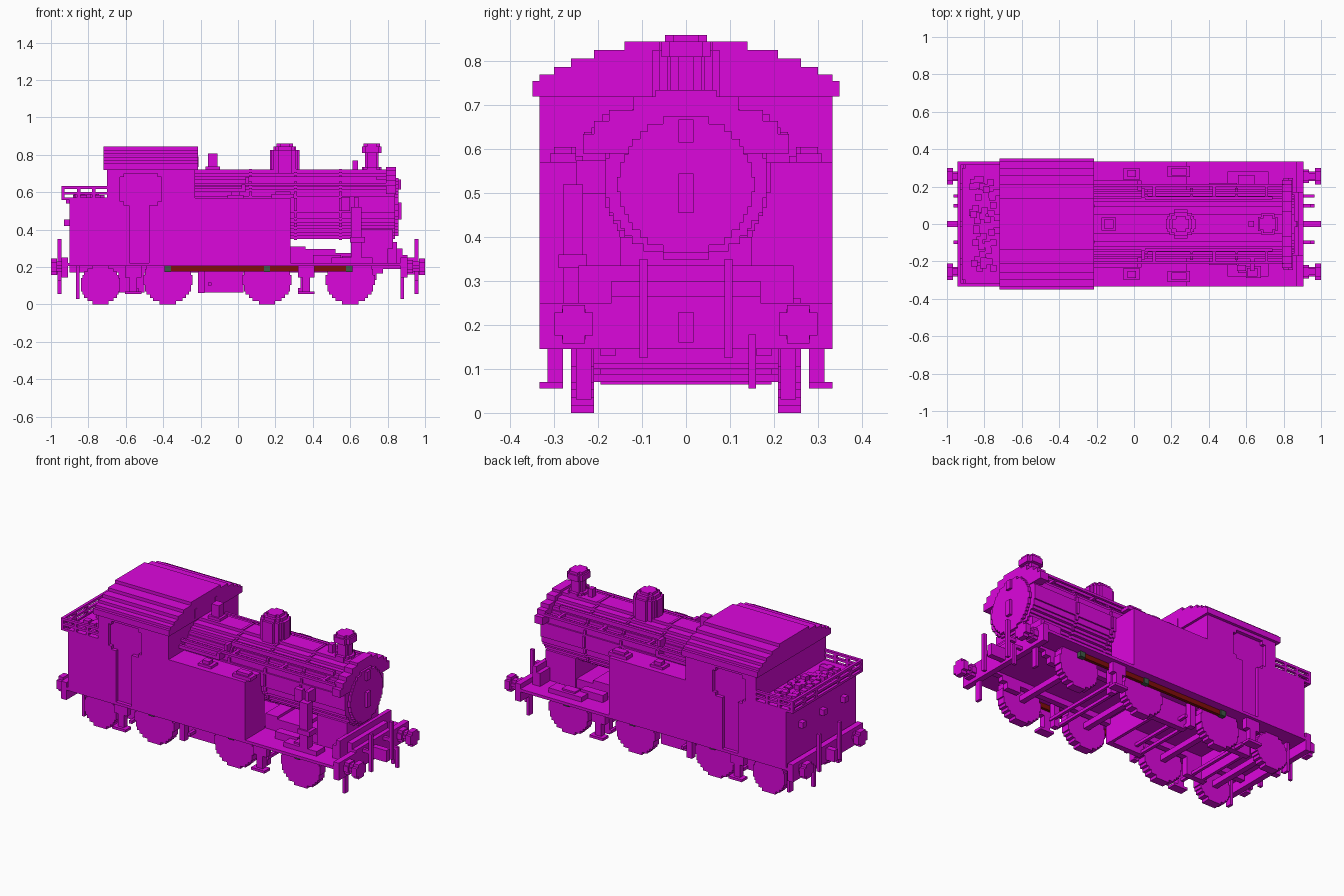
import bpy, bmesh, math, random

cube = bpy.data.objects.get("Cube")
if cube:
    bpy.data.objects.remove(cube, do_unlink=True)

V = 0.0175  # block size of the stepped shapes


def material(name, rgb):
    m = bpy.data.materials.new(name)
    m.diffuse_color = (*rgb, 1)
    m.use_nodes = True
    bsdf = next(n for n in m.node_tree.nodes if n.type == 'BSDF_PRINCIPLED')
    bsdf.inputs["Base Color"].default_value = (*rgb, 1)
    return m


MAGENTA = material("magenta paint", (0.72, 0.002, 0.72))
RED = material("dark red rod", (0.22, 0.004, 0.003))
GREEN = material("grey green pin", (0.05, 0.1, 0.065))


def finish(name, bm, mat):
    bmesh.ops.recalc_face_normals(bm, faces=bm.faces)
    me = bpy.data.meshes.new(name)
    bm.to_mesh(me)
    bm.free()
    me.materials.append(mat)
    ob = bpy.data.objects.new(name, me)
    bpy.context.collection.objects.link(ob)
    return ob


def boxes(name, specs, mat=MAGENTA, mirror=False):
    """Boxes as (x0, x1, y0, y1, z0, z1), optionally repeated on the other side."""
    bm = bmesh.new()
    specs = list(specs)
    if mirror:
        specs += [(a, b, -d, -c, e, f) for a, b, c, d, e, f in specs]
    for a, b, c, d, e, f in specs:
        g = bmesh.ops.create_cube(bm, size=1)
        for v in g["verts"]:
            v.co = ((a + b) / 2 + v.co.x * (b - a), (c + d) / 2 + v.co.y * (d - c),
                    (e + f) / 2 + v.co.z * (f - e))
    return finish(name, bm, mat)


def prisms(name, pts, axis, spans, mat=MAGENTA):
    """Extrude a 2D outline along x (y,z), y (x,z) or z (x,y) over each span."""
    place = {'x': lambda p, t: (t, p[0], p[1]), 'y': lambda p, t: (p[0], t, p[1]),
             'z': lambda p, t: (p[0], p[1], t)}[axis]
    bm = bmesh.new()
    for a, b in spans:
        lo = [bm.verts.new(place(p, a)) for p in pts]
        hi = [bm.verts.new(place(p, b)) for p in pts]
        bm.faces.new(lo)
        bm.faces.new(hi)
        n = len(pts)
        for i in range(n):
            bm.faces.new((lo[i], lo[(i + 1) % n], hi[(i + 1) % n], hi[i]))
    return finish(name, bm, mat)


def stepped(steps, cu=0, cv=0):
    """Symmetric stepped outline from rows of (half width, bottom, top)."""
    right = []
    for w, a, b in steps:
        right += [(w, a), (w, b)]
    return [(cu + u, cv + v) for u, v in right] + [(cu - u, cv + v) for u, v in reversed(right)]


def disc(cu, cv, r):
    """Blocky circle outline."""
    n = round(2 * r / V)
    rows = []
    for i in range(n):
        a = -r + 2 * r * i / n
        m = a + r / n
        w = max(1, round(math.sqrt(r * r - m * m) / V * 2)) * V / 2
        if rows and abs(rows[-1][0] - w) < 1e-6:
            rows[-1] = (w, rows[-1][1], a + 2 * r / n)
        else:
            rows.append((w, a, a + 2 * r / n))
    return stepped(rows, cu, cv)


def both(a, b):
    return [(a, b), (-b, -a)]


# Footplate, buffer beams and frames
boxes("footplate", [(-0.945, 0.905, -0.333, 0.333, 0.205, 0.222)])
boxes("buffer_beams", [(0.87, 0.905, -0.333, 0.333, 0.145, 0.25),
                       (-0.945, -0.91, -0.333, 0.333, 0.145, 0.25)])
frame = [(-0.9, 0.205), (-0.9, 0.17), (-0.64, 0.17), (-0.64, 0.065), (-0.5, 0.065), (-0.5, 0.17),
         (-0.2, 0.17), (-0.2, 0.065), (0.03, 0.065), (0.03, 0.17), (0.65, 0.17), (0.65, 0.13),
         (0.74, 0.13), (0.74, 0.165), (0.775, 0.165), (0.775, 0.19), (0.87, 0.19), (0.87, 0.205)]
prisms("frame_plates", frame, 'y', both(0.16, 0.195))
boxes("frame_stretchers", [(x, x + 0.018, -0.16, 0.16, 0.065, 0.205) for x in (-0.62, 0.01)])
boxes("brake_beams", [(x, x + 0.018, -0.25, 0.25, z, z + 0.018)
                      for x, z in ((-0.55, 0.07), (-0.2, 0.07), (-0.16, 0.1), (0.32, 0.07), (0.36, 0.1))])
boxes("brake_hangers", [(x, x + 0.035, 0.215, 0.25, 0.06, 0.205)
                        for x in (-0.215, 0.335)], mirror=True)

# Wheels, axles and coupling rods
for name, x, r in (("trailing_wheels", -0.735, 0.105), ("rear_driving_wheels", -0.375, 0.13),
                   ("middle_driving_wheels", 0.155, 0.13), ("front_driving_wheels", 0.6, 0.13)):
    prisms(name, disc(x, r, r), 'y', both(0.21, 0.262))
    boxes(name + "_axle", [(x - 0.017, x + 0.017, -0.21, 0.21, r - 0.017, r + 0.017)])
boxes("coupling_rods", [(-0.39, 0.6, 0.264, 0.282, 0.177, 0.21)], RED, True)
boxes("crank_pins", [(x - 0.017, x + 0.017, 0.262, 0.29, 0.174, 0.21)
                     for x in (-0.375, 0.155, 0.595)], GREEN, True)

# Hanging steps and guard irons
boxes("steps", [s for x in (-0.56, 0.365)
                for s in ((x - 0.045, x + 0.045, 0.28, 0.315, 0.145, 0.21),
                          (x - 0.02, x + 0.02, 0.28, 0.315, 0.055, 0.15),
                          (x - 0.045, x + 0.045, 0.28, 0.333, 0.055, 0.07))], mirror=True)
boxes("guard_irons", [(0.87, 0.887, 0.215, 0.25, 0.03, 0.205),
                      (-0.865, -0.848, 0.215, 0.25, 0.03, 0.205)], mirror=True)

# Buffers, hooks and hoses at both ends
head = [(0.026, -0.0435, -0.026), (0.0435, -0.026, 0.026), (0.026, 0.026, 0.0435)]
for end, s, base in (("front", 1, 0.905), ("rear", -1, 0.92)):
    def along(a, b):
        return [tuple(sorted((s * a, s * b)))]
    for side, y in (("left", 0.2555), ("right", -0.2555)):
        prisms(f"{end}_{side}_buffer_shank", disc(y, 0.202, 0.027), 'x', along(base, 0.98))
        prisms(f"{end}_{side}_buffer_head", stepped(head, y, 0.202), 'x', along(0.967, 1.0))
        prisms(f"{end}_{side}_buffer_base", disc(y, 0.202, 0.035), 'x', along(base, 0.935))
    (a, b), (c, d), (e, f) = along(base, 1.0)[0], along(0.945, 0.965)[0], along(base, 0.965)[0]
    boxes(end + "_coupling_hook", [(a, b, -0.017, 0.017, 0.16, 0.23)])
    boxes(end + "_hoses", [(c, d, y - 0.009, y + 0.009, 0.125, 0.35) for y in (-0.097, 0.097)]
          + [(e, f, y - 0.009, y + 0.009, 0.23, 0.25) for y in (-0.097, 0.097)]
          + [(c, d, 0.142, 0.159, 0.055, 0.175), (e, f, 0.142, 0.159, 0.16, 0.178)])

# Side tanks, cab sides and bunker sides as one outline with a recessed doorway
side = [(-0.9, 0.222), (-0.58, 0.222), (-0.58, 0.53), (-0.61, 0.53), (-0.61, 0.55),
        (-0.63, 0.55), (-0.63, 0.68), (-0.61, 0.68), (-0.61, 0.7), (-0.43, 0.7), (-0.43, 0.68),
        (-0.41, 0.68), (-0.41, 0.55), (-0.43, 0.55), (-0.43, 0.53), (-0.475, 0.53),
        (-0.475, 0.222), (0.28, 0.222), (0.28, 0.57), (-0.23, 0.57), (-0.23, 0.735),
        (-0.7, 0.735), (-0.7, 0.57), (-0.9, 0.57)]
prisms("side_panels", side, 'y', both(0.312, 0.333))
boxes("side_tanks", [(-0.23, 0.28, 0.15, 0.312, 0.222, 0.57)], mirror=True)
boxes("tank_lids", [(-0.055, 0.03, 0.235, 0.3, 0.57, 0.585), (-0.035, 0.01, 0.25, 0.29, 0.585, 0.605),
                    (0.18, 0.3, 0.25, 0.31, 0.57, 0.59), (0.2, 0.28, 0.26, 0.3, 0.59, 0.605)], mirror=True)
boxes("tank_pipes", [(-0.23, 0.02, 0.215, 0.232, 0.6, 0.62), (0.02, 0.04, 0.18, 0.232, 0.6, 0.64),
                     (0.04, 0.06, 0.14, 0.19, 0.63, 0.68), (0.06, 0.74, 0.13, 0.148, 0.66, 0.685)], mirror=True)

# Cab body and arched roof
roof = [(0.35, 0.72, 0.755), (0.333, 0.755, 0.77), (0.3, 0.77, 0.787), (0.262, 0.787, 0.807),
        (0.21, 0.807, 0.826), (0.14, 0.826, 0.845)]
prisms("cab_body", stepped([(0.312, 0.222, 0.755), (0.28, 0.755, 0.78), (0.2, 0.78, 0.8)]),
       'x', [(-0.7, -0.23)])
prisms("cab_roof", stepped(roof), 'x', [(-0.72, -0.215)])
boxes("cab_front_vents", [(-0.23, -0.212, 0.087, 0.105, 0.735, 0.79)], mirror=True)

# Bunker with coal, rails and lamp irons
boxes("bunker", [(-0.9, -0.7, -0.312, 0.312, 0.222, 0.57),
                 (-0.92, -0.9, -0.3, 0.3, 0.54, 0.57)])
random.seed(4)
coal = []
for i in range(45):
    x, y = random.uniform(-0.87, -0.73), random.uniform(-0.24, 0.24)
    h = random.choice((1, 1, 2))
    coal.append((x - V, x + V, y - V, y + V, 0.56, 0.57 + h * V * 0.8))
boxes("coal", coal)
boxes("bunker_rails",
      [r for z in (0.558, 0.588, 0.618)
       for r in ((-0.945, -0.7, 0.316, 0.333, z, z + 0.014), (-0.945, -0.928, 0, 0.333, z, z + 0.014))]
      + [(x, x + V, 0.316, 0.333, 0.56, 0.63) for x in (-0.945, -0.86, -0.78)]
      + [(-0.945, -0.928, y, y + V, 0.56, 0.63) for y in (0.1, 0.21)], mirror=True)
boxes("rear_lamp_irons", [(-0.93, -0.9, y - 0.017, y + 0.017, 0.42, 0.455) for y in (-0.2, 0, 0.2)])

# Boiler, smokebox and door
prisms("boiler", disc(0, 0.535, 0.1855), 'x', [(-0.23, 0.84)])
prisms("boiler_bands", disc(0, 0.535, 0.19), 'x', [(0.06, 0.075), (0.3, 0.315), (0.54, 0.555)])
prisms("smokebox_door", disc(0, 0.52, 0.155), 'x', [(0.84, 0.857)])
boxes("door_fittings", [(0.855, 0.875, -0.017, 0.017, 0.455, 0.545),
                        (0.855, 0.872, -0.017, 0.017, 0.615, 0.668)])

# Handrails along the boiler, arching over the smokebox front
arch = [(0.235, 0.59, 0.635), (0.21, 0.635, 0.665), (0.175, 0.665, 0.69), (0.12, 0.69, 0.72),
        (0.07, 0.72, 0.735)]
prisms("smokebox_arch", stepped(arch), 'x', [(0.79, 0.845)])
boxes("handrails", [(-0.23, 0.8, 0.2, 0.215, 0.635, 0.65)]
      + [(x, x + V, 0.14, 0.21, 0.635, 0.65) for x in (0.1, 0.42, 0.7)], mirror=True)

# Chimney, dome and safety valve
for name, x, layers in (
        ("chimney", 0.715, ((0.055, 0.7, 0.735), (0.036, 0.735, 0.81), (0.056, 0.81, 0.845), (0.048, 0.845, 0.86))),
        ("dome", 0.25, ((0.077, 0.69, 0.825), (0.062, 0.825, 0.845), (0.044, 0.845, 0.86)))):
    for i, (r, a, b) in enumerate(layers):
        prisms(f"{name}_{i + 1}", disc(x, 0, r), 'z', [(a, b)])
boxes("safety_valve", [(-0.175, -0.095, -0.035, 0.035, 0.715, 0.737),
                       (-0.16, -0.11, -0.025, 0.025, 0.737, 0.808)])
boxes("whistle", [(0.612, 0.642, -0.017, 0.017, 0.71, 0.77)])

# Saddle, front platform and equipment on the footplate
boxes("smokebox_saddle", [(0.63, 0.83, -0.15, 0.15, 0.222, 0.4)])
boxes("front_platform", [(0.8, 0.85, -0.245, 0.245, 0.222, 0.3), (0.825, 0.85, -0.245, 0.245, 0.3, 0.335),
                         (0.85, 0.88, -0.17, 0.17, 0.222, 0.3), (0.88, 0.905, -0.17, 0.17, 0.222, 0.265)])
boxes("motion_covers", [(0.28, 0.36, -0.14, 0.14, 0.222, 0.31), (0.36, 0.52, -0.14, 0.14, 0.222, 0.295),
                        (0.52, 0.63, -0.14, 0.14, 0.222, 0.275)])
boxes("splashers", [(0.5, 0.72, 0.2, 0.28, 0.222, 0.25), (0.4, 0.55, 0.17, 0.22, 0.222, 0.265)], mirror=True)
boxes("pump_column", [(0.605, 0.66, -0.28, -0.235, 0.25, 0.52), (0.55, 0.6, -0.25, -0.22, 0.5, 0.575),
                      (0.6, 0.68, -0.29, -0.225, 0.33, 0.36), (0.62, 0.645, -0.25, -0.17, 0.5, 0.575)])
